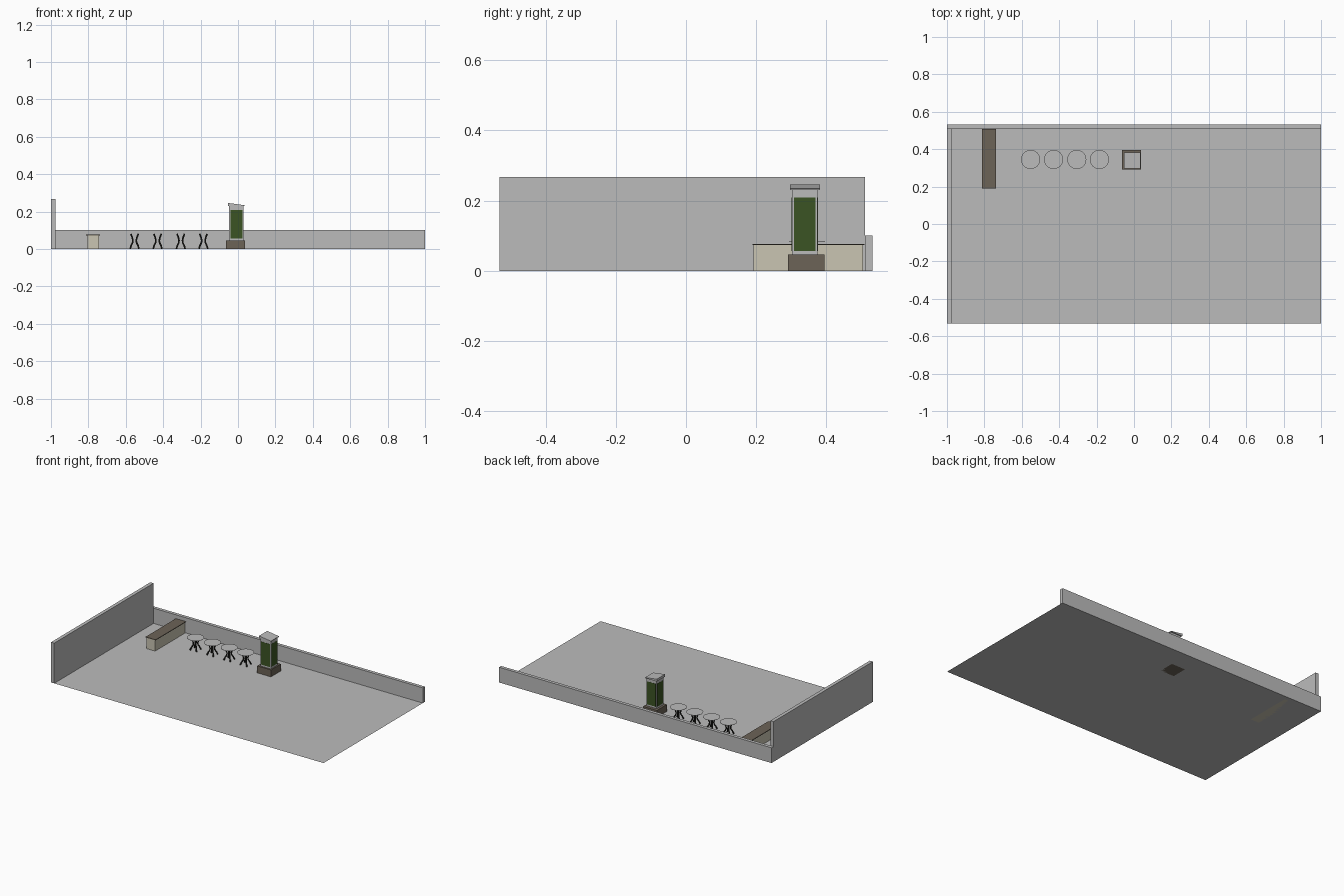
import bpy, math
from mathutils import Vector

if "Cube" in bpy.data.objects:
    bpy.data.objects.remove(bpy.data.objects["Cube"])


def mat(name, r, g, b):
    m = bpy.data.materials.new(name)
    m.diffuse_color = (r, g, b, 1)
    m.use_nodes = True
    m.node_tree.nodes["Principled BSDF"].inputs["Base Color"].default_value = m.diffuse_color
    return m


GREY = mat("light_grey", 0.5, 0.5, 0.5)
BROWN = mat("dark_brown", 0.15, 0.125, 0.095)
BEIGE = mat("beige", 0.59, 0.56, 0.45)
GREEN = mat("leaf_green", 0.044, 0.088, 0.017)
BLACK = mat("black_metal", 0.022, 0.022, 0.018)


def mesh(name, verts, faces, m):
    me = bpy.data.meshes.new(name)
    me.from_pydata(verts, [], faces)
    me.materials.append(m)
    ob = bpy.data.objects.new(name, me)
    bpy.context.collection.objects.link(ob)
    return ob


def box(name, x0, x1, y0, y1, z0, z1, m, right_top=None):
    """Box; right_top lowers the top edge on the +x side."""
    zr = z1 if right_top is None else right_top
    v = [(x0, y0, z0), (x1, y0, z0), (x1, y1, z0), (x0, y1, z0),
         (x0, y0, z1), (x1, y0, zr), (x1, y1, zr), (x0, y1, z1)]
    f = [(3, 2, 1, 0), (4, 5, 6, 7), (0, 1, 5, 4),
         (1, 2, 6, 5), (2, 3, 7, 6), (3, 0, 4, 7)]
    return mesh(name, v, f, m)


# Floor and walls
mesh("floor", [(-0.977, -0.532, 0), (1, -0.532, 0), (1, 0.51, 0), (-0.977, 0.51, 0)],
     [(0, 1, 2, 3)], GREY)
box("left_wall", -1, -0.977, -0.532, 0.51, 0, 0.267, GREY)
box("back_wall", -1, 1, 0.51, 0.532, 0, 0.101, GREY)

# Counter
box("counter_body", -0.805, -0.743, 0.192, 0.504, 0, 0.073, BEIGE)
box("counter_top", -0.812, -0.738, 0.19, 0.508, 0.073, 0.077, BROWN)

# Round tables with four curved legs
LEG = [(0.033, 0.002), (0.026, 0.018), (0.015, 0.034), (0.013, 0.046),
       (0.018, 0.062), (0.028, 0.08)]
for i, x in enumerate((-0.553, -0.43, -0.306, -0.185)):
    c = Vector((x, 0.345, 0))
    bpy.ops.mesh.primitive_cylinder_add(vertices=40, radius=0.051, depth=0.001,
                                        location=(x, 0.345, 0.0825))
    top = bpy.context.object
    top.name = f"table_top_{i + 1}"
    top.data.materials.append(GREY)
    cu = bpy.data.curves.new(f"table_legs_{i + 1}", 'CURVE')
    cu.dimensions = '3D'
    cu.bevel_depth = 0.0045
    cu.bevel_resolution = 1
    cu.use_fill_caps = True
    for k in range(4):
        a = math.pi / 4 + k * math.pi / 2
        s = cu.splines.new('POLY')
        s.points.add(len(LEG) - 1)
        for p, (r, z) in zip(s.points, LEG):
            p.co = (c.x + r * math.cos(a), c.y + r * math.sin(a), z, 1)
    cu.materials.append(BLACK)
    bpy.context.collection.objects.link(bpy.data.objects.new(cu.name, cu))

# Display cabinet: plinth, frame, green panels on all four sides, sloping cap
X0, X1, Y0, Y1 = -0.047, 0.029, 0.302, 0.375
box("cabinet_plinth", -0.063, 0.038, 0.291, 0.395, 0, 0.046, BROWN)
box("cabinet_frame", X0, X1, Y0, Y1, 0.046, 0.23, GREY)
T, E, ZL, ZH = 0.001, 0.006, 0.057, 0.209
box("front_panel", X0 + E, X1 - E, Y0 - T, Y0, ZL, ZH, GREEN)
box("back_panel", X0 + E, X1 - E, Y1, Y1 + T, ZL, ZH, GREEN)
box("left_panel", X0 - T, X0, Y0 + E, Y1 - E, ZL, ZH, GREEN)
box("right_panel", X1, X1 + T, Y0 + E, Y1 - E, ZL, ZH, GREEN)
box("cabinet_cap", -0.053, 0.034, 0.296, 0.382, 0.23, 0.246, GREY, right_top=0.234)
